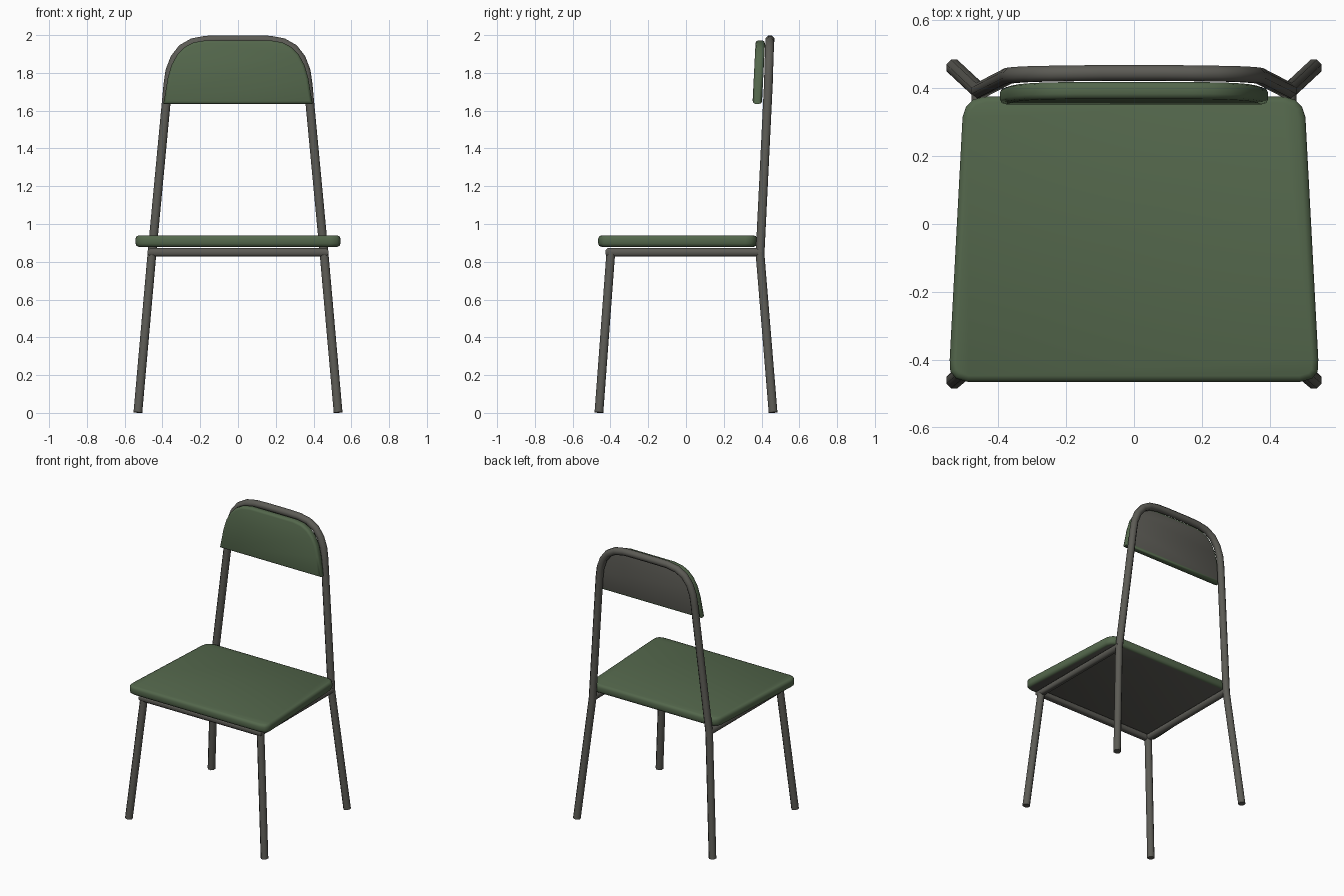
import bpy, bmesh, math
from mathutils import Vector

if "Cube" in bpy.data.objects:
    bpy.data.objects.remove(bpy.data.objects["Cube"])


def material(name, rgb):
    m = bpy.data.materials.new(name)
    m.diffuse_color = (*rgb, 1)
    m.use_nodes = True
    m.node_tree.nodes["Principled BSDF"].inputs["Base Color"].default_value = m.diffuse_color
    return m


GREY = material("grey metal", (0.107, 0.105, 0.091))
GREEN = material("green padding", (0.088, 0.136, 0.072))
R = 0.025


def finish(bm, name, mats, angle):
    bmesh.ops.recalc_face_normals(bm, faces=bm.faces)
    me = bpy.data.meshes.new(name)
    bm.to_mesh(me)
    bm.free()
    for m in mats:
        me.materials.append(m)
    ob = bpy.data.objects.new(name, me)
    bpy.context.collection.objects.link(ob)
    bpy.ops.object.select_all(action='DESELECT')
    ob.select_set(True)
    bpy.context.view_layer.objects.active = ob
    bpy.ops.object.shade_smooth_by_angle(angle=math.radians(angle))
    return ob


def tube(name, points, sides=8):
    """Sweep a round section along a path with mitred bends."""
    pts = [Vector(p) for p in points]
    dirs = [(b - a).normalized() for a, b in zip(pts, pts[1:])]
    u = dirs[0].orthogonal().normalized()
    v = dirs[0].cross(u)
    ring = [pts[0] + R * (u * math.cos(t) + v * math.sin(t))
            for t in (math.tau * (i + .5) / sides for i in range(sides))]
    bm = bmesh.new()
    prev = [bm.verts.new(p) for p in ring]
    bm.faces.new(prev)
    for i, d in enumerate(dirs):
        n = d + dirs[min(i + 1, len(dirs) - 1)]
        ring = [p + d * ((pts[i + 1] - p).dot(n) / d.dot(n)) for p in ring]
        cur = [bm.verts.new(p) for p in ring]
        for k in range(sides):
            j = (k + 1) % sides
            bm.faces.new((prev[k], prev[j], cur[j], cur[k]))
        prev = cur
    bm.faces.new(prev)
    return finish(bm, name, [GREY], 50)


def mirrored(half):
    """Complete a right-hand half path with its left-hand mirror."""
    return half + [(-p[0], *p[1:]) for p in reversed(half)]


def pad(name, outline, depth, bevel, under):
    """Extruded cushion with rounded rims; its underside is grey."""
    bm = bmesh.new()
    base = bm.faces.new([bm.verts.new(p) for p in outline])
    ext = bmesh.ops.extrude_face_region(bm, geom=[base])
    top = [g for g in ext["geom"] if isinstance(g, bmesh.types.BMVert)]
    bmesh.ops.translate(bm, verts=top, vec=depth)
    rims = [e for e in bm.edges
            if all(abs(f.normal.dot(under)) > .9 for f in e.link_faces) is False
            and any(len(f.verts) > 4 for f in e.link_faces)]
    bmesh.ops.bevel(bm, geom=rims, offset=bevel, segments=2, profile=.5,
                    affect='EDGES')
    bmesh.ops.recalc_face_normals(bm, faces=bm.faces)
    for f in bm.faces:
        f.material_index = int(f.normal.dot(under) > .97)
    return finish(bm, name, [GREEN, GREY], 50)


# back legs, uprights and top bow as one bent tube
tube("back_frame", mirrored([
    (.53, .461, .002), (.456, .392, .84), (.371, .436, 1.74), (.361, .438, 1.81),
    (.336, .44, 1.876), (.296, .442, 1.928), (.24, .443, 1.96),
    (.17, .444, 1.973), (.09, .445, 1.975)]))

# front legs
for side, s in (("right", 1), ("left", -1)):
    tube("front_leg_" + side, [(s * .53, -.461, .002), (s * .455, -.398, .85)])

# seat rail: sides and front
tube("seat_rail", mirrored([(.455, .40, .85), (.455, -.404, .85)]))

# seat cushion
pad("seat", mirrored([
    (.49, -.465, .879), (.525, -.455, .879), (.541, -.435, .879), (.543, -.40, .879),
    (.505, .315, .879), (.495, .345, .879), (.475, .366, .879), (.44, .376, .879)]),
    (0, 0, .061), .018, Vector((0, 0, -1)))

# backrest cushion, leaning back slightly
rest = [(.395, 1.635), (.372, 1.77), (.352, 1.84), (.322, 1.895), (.283, 1.935),
        (.235, 1.96), (.17, 1.971)]
pad("backrest", mirrored([(x, .402 + .05 * (z - 1.635), z) for x, z in rest]),
    (0, -.05, .002), .015, Vector((0, 1, 0)))
